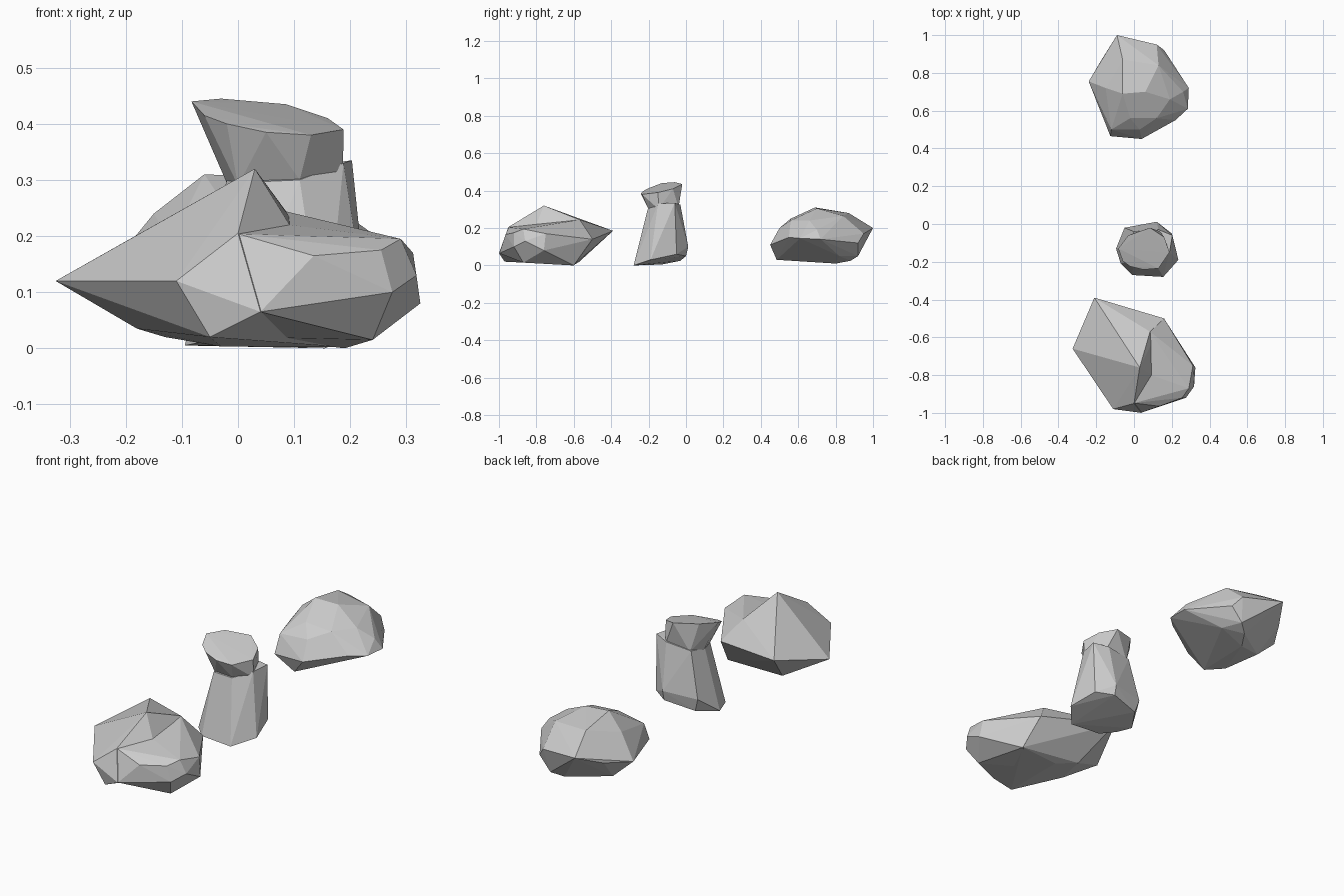
import bpy, bmesh


def hull(name, points):
    """Faceted stone chunk wrapped around a few corner points."""
    bm = bmesh.new()
    for p in points:
        bm.verts.new(p)
    res = bmesh.ops.convex_hull(bm, input=bm.verts[:])
    loose = [v for v in bm.verts if not v.link_faces]
    bmesh.ops.delete(bm, geom=loose, context='VERTS')
    bmesh.ops.recalc_face_normals(bm, faces=bm.faces[:])
    mesh = bpy.data.meshes.new(name)
    bm.to_mesh(mesh)
    bm.free()
    ob = bpy.data.objects.new(name, mesh)
    bpy.context.collection.objects.link(ob)
    return ob


def fuse(base, other):
    """Union two chunks so that a crease is left between them."""
    mod = base.modifiers.new("fuse", 'BOOLEAN')
    mod.operation = 'UNION'
    mod.solver = 'EXACT'
    mod.object = other
    bpy.context.view_layer.objects.active = base
    bpy.ops.object.modifier_apply(modifier=mod.name)
    bpy.data.objects.remove(other)


# Front boulder: peaked left half and lower right shelf
front = hull("front_boulder", [
    (-.325, -.66, .12), (-.21, -.39, .185), (.03, -.76, .32), (-.11, -.98, .12),
    (0, -.95, .205), (.085, -.57, .245), (.092, -.80, .22), (.04, -1, .065),
    (-.05, -.97, .02), (-.18, -.74, .035), (-.13, -.57, .02), (-.03, -.62, .003),
    (.16, -.5, .14), (.19, -.6, .002)])
shelf = hull("shelf", [
    (.092, -.80, .22), (.085, -.57, .244), (.135, -.965, .165), (.255, -.92, .175),
    (.29, -.87, .195), (.312, -.75, .17), (.325, -.76, .08), (.318, -.86, .13),
    (.275, -.92, .10), (.04, -.998, .065), (0, -.948, .204), (.24, -.87, .015),
    (.19, -.6, 0), (.16, -.502, .14), (.02, -.75, .02)])
fuse(front, shelf)

# Rear boulder: rounded top, overhanging right front edge
hull("rear_boulder", [
    (-.125, .465, .10), (.04, .45, .11), (-.03, .485, .03), (-.10, .56, .03),
    (-.12, .50, .19), (.03, .50, .20), (-.24, .755, .13), (-.165, .88, .15),
    (-.09, 1.0, .20), (.12, .95, .17), (.16, .92, .12), (.10, .92, .05),
    (.29, .72, .14), (.285, .61, .145), (.22, .55, .15), (.26, .70, .19),
    (-.06, .69, .31), (.06, .70, .305), (-.06, .87, .28), (.13, .84, .265),
    (.19, .66, .24), (.12, .56, .24), (-.02, .56, .25), (-.15, .72, .24),
    (0, .80, .01), (.05, .88, .025), (.14, .82, .05), (-.13, .76, .03),
    (.09, .66, .07)])

# Standing stone: tapering shaft with a raised shoulder on the right
shaft = hull("standing_stone", [
    (-.095, -.13, .005), (-.07, -.21, .01), (-.01, -.27, .005), (.155, -.28, 0),
    (.235, -.19, .03), (.20, -.05, .06), (.12, 0, .05), (-.03, -.03, .025),
    (.12, .012, .10), (-.05, -.02, .09), (.215, -.18, .09), (0, -.25, .08),
    (-.02, -.12, .30), (0, -.19, .295), (.11, -.205, .30), (.188, -.15, .33),
    (.203, -.06, .335), (.13, -.03, .325), (0, -.04, .31)])

# Flared, slanted cap of the standing stone
cap = hull("cap", [
    (-.083, -.13, .44), (-.06, -.195, .415), (-.02, -.225, .40), (.05, -.242, .385),
    (.13, -.235, .38), (.188, -.15, .39), (.085, -.02, .435), (-.03, -.06, .445),
    (.16, -.07, .41), (-.018, -.11, .29), (0, -.18, .29), (.11, -.20, .30),
    (.187, -.145, .30), (.14, -.04, .31), (.01, -.045, .30)])
fuse(shaft, cap)
